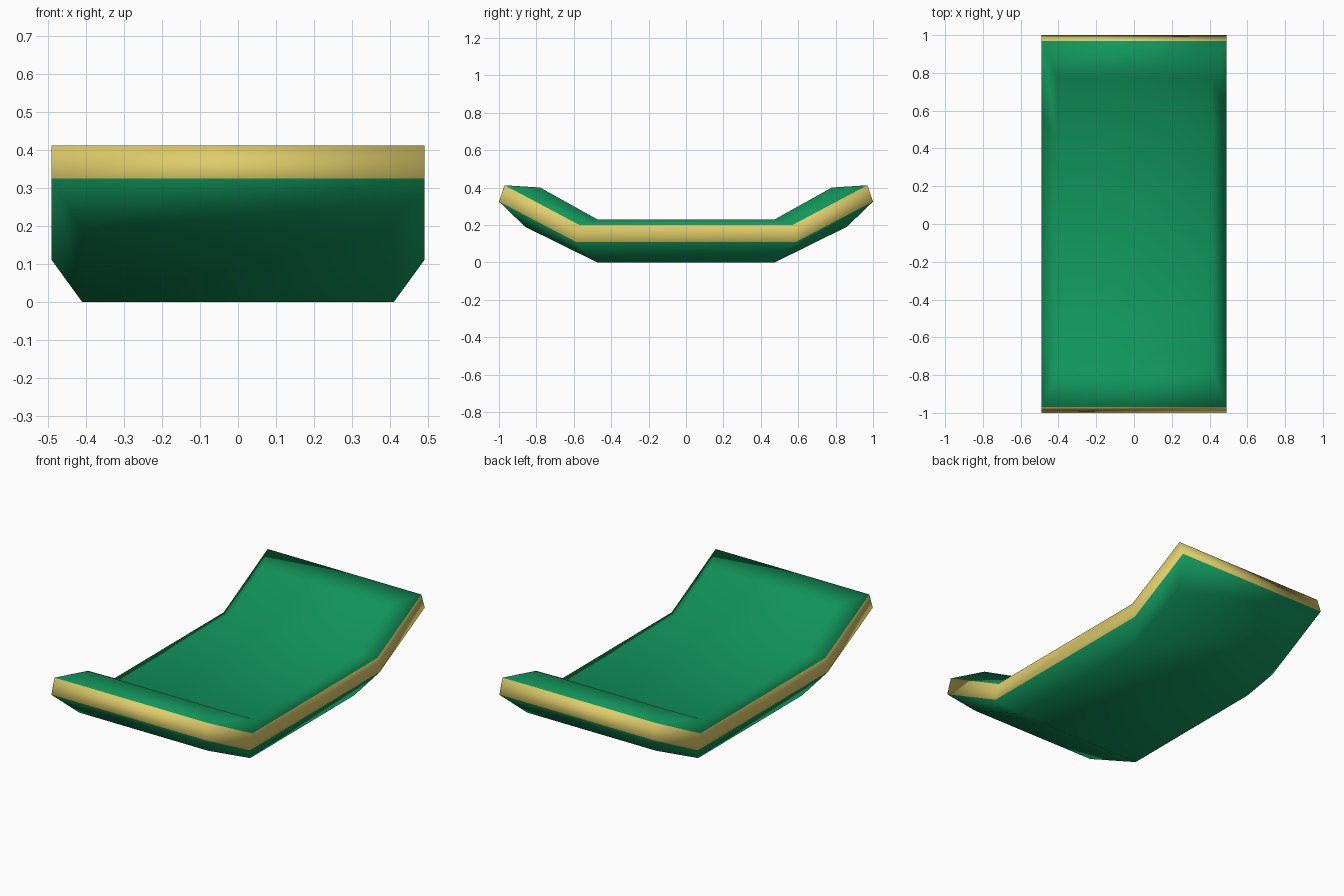
import bpy, bmesh

if "Cube" in bpy.data.objects:
    bpy.data.objects.remove(bpy.data.objects["Cube"])


def material(name, color):
    m = bpy.data.materials.new(name)
    m.diffuse_color = (*color, 1)
    m.use_nodes = True
    m.node_tree.nodes["Principled BSDF"].inputs["Base Color"].default_value = m.diffuse_color
    return m


green = material("deep green", (0.0056, 0.31, 0.107))
yellow = material("pale gold", (0.74, 0.61, 0.145))

# Layers from bottom to top: half width, (end y, end z), (bend y, bend z)
layers = [
    (0.41, (0.86, 0.19), (0.475, 0.0)),
    (0.49, (1.00, 0.325), (0.59, 0.11)),
    (0.49, (0.97, 0.412), (0.57, 0.20)),
    (0.41, (0.78, 0.40), (0.475, 0.23)),
]

bm = bmesh.new()
rings = []
for w, (ey, ez), (by, bz) in layers:
    profile = [(-ey, ez), (-by, bz), (by, bz), (ey, ez)]
    right = [bm.verts.new((w, y, z)) for y, z in profile]
    left = [bm.verts.new((-w, y, z)) for y, z in profile]
    rings.append(right + left[::-1])

# Outer walls: lower chamfer, gold rim band, upper chamfer
for level in range(3):
    lo, hi = rings[level], rings[level + 1]
    for i in range(8):
        j = (i + 1) % 8
        f = bm.faces.new((lo[i], lo[j], hi[j], hi[i]))
        f.material_index = 1 if level == 1 else 0

# Underside and top surface, each in three bent panels
for ring in (rings[0], rings[3]):
    for i in range(3):
        bm.faces.new((ring[i], ring[i + 1], ring[6 - i], ring[7 - i]))

bmesh.ops.recalc_face_normals(bm, faces=bm.faces)
for f in bm.faces:
    f.smooth = True

mesh = bpy.data.meshes.new("curved_panel")
bm.to_mesh(mesh)
bm.free()
mesh.materials.append(green)
mesh.materials.append(yellow)
panel = bpy.data.objects.new("curved_panel", mesh)
bpy.context.collection.objects.link(panel)
